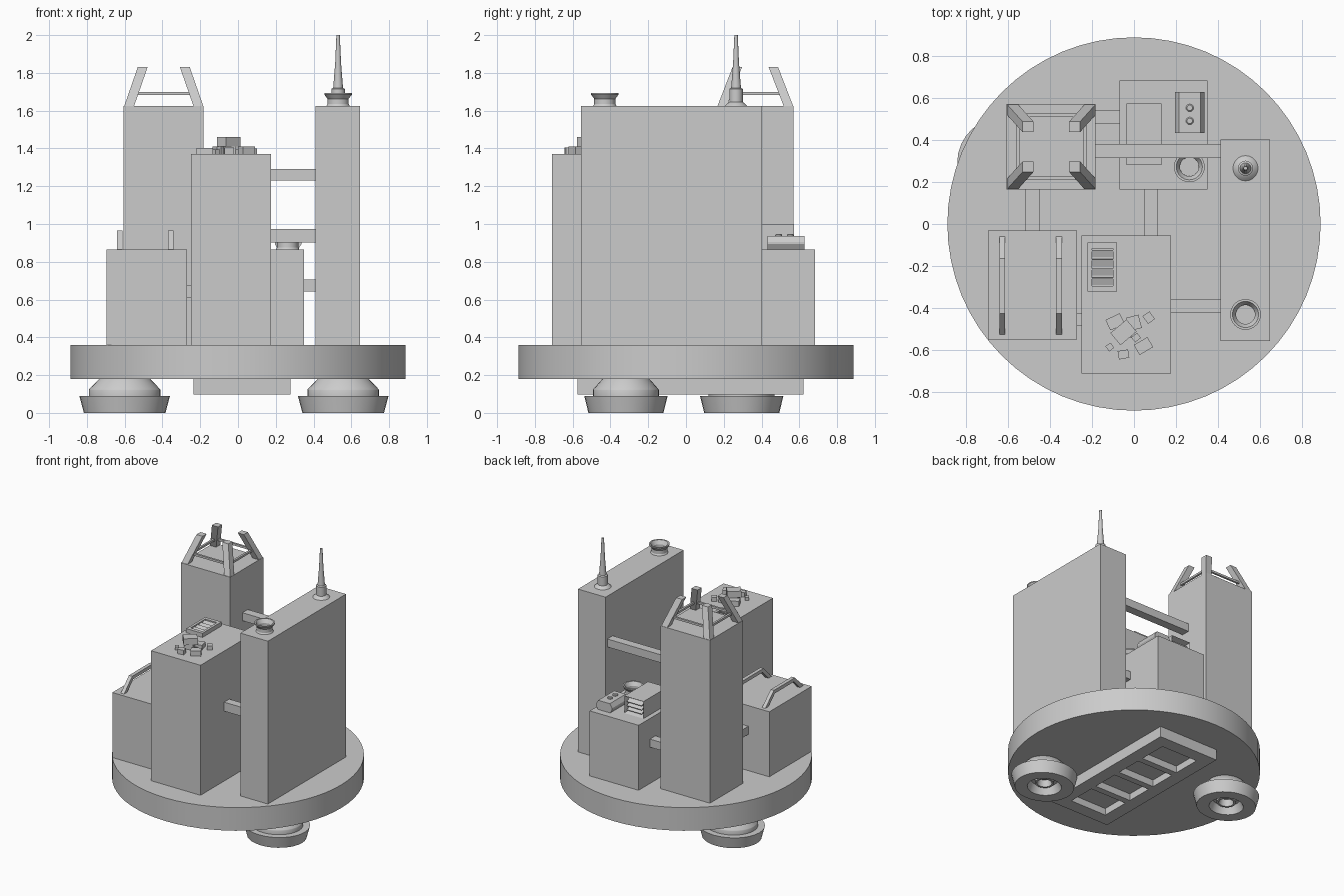
import bpy
import bmesh
from math import cos, sin, pi, radians
from mathutils import Matrix, Vector

cube = bpy.data.objects.get("Cube")
if cube:
    bpy.data.objects.remove(cube, do_unlink=True)

grey = bpy.data.materials.new("plain grey")
grey.use_nodes = True
grey.diffuse_color = (0.6, 0.6, 0.6, 1)
grey.node_tree.nodes["Principled BSDF"].inputs["Base Color"].default_value = (0.6, 0.6, 0.6, 1)


def finish(name, bm, smooth=False):
    bmesh.ops.recalc_face_normals(bm, faces=bm.faces)
    mesh = bpy.data.meshes.new(name)
    bm.to_mesh(mesh)
    bm.free()
    mesh.materials.append(grey)
    obj = bpy.data.objects.new(name, mesh)
    bpy.context.collection.objects.link(obj)
    if smooth:
        bpy.ops.object.select_all(action="DESELECT")
        obj.select_set(True)
        bpy.context.view_layer.objects.active = obj
        bpy.ops.object.shade_smooth_by_angle(angle=radians(30))
    return obj


def add_box(bm, x, y, z, rot=None):
    """Add a box from x, y and z ranges, optionally turned about its centre."""
    mid = Vector([(r[0] + r[1]) / 2 for r in (x, y, z)])
    size = [r[1] - r[0] for r in (x, y, z)]
    turn = rot if rot else Matrix.Identity(4)
    matrix = Matrix.Translation(mid) @ turn @ Matrix.Diagonal((*size, 1))
    return bmesh.ops.create_cube(bm, size=1, matrix=matrix)["verts"]


def box(name, x, y, z, rot=None):
    bm = bmesh.new()
    add_box(bm, x, y, z, rot)
    return finish(name, bm)


def lathe(name, profile, centre, sides=32, squash=1):
    """Revolve (radius, height) points about a vertical axis."""
    bm = bmesh.new()
    rings = []
    for r, z in profile:
        rings.append([bm.verts.new((centre[0] + r * cos(2 * pi * i / sides),
                                    centre[1] + r * squash * sin(2 * pi * i / sides), z))
                      for i in range(sides)])
    for a, b in zip(rings, rings[1:]):
        for i in range(sides):
            j = (i + 1) % sides
            bm.faces.new((a[i], a[j], b[j], b[i]))
    bm.faces.new(rings[0])
    bm.faces.new(rings[-1])
    return finish(name, bm, True)


def extrude(name, outline, axis, start, end):
    """Extrude a closed 2D outline (across, z) along x or y."""
    bm = bmesh.new()
    place = (lambda d, p: (d, p[0], p[1])) if axis == "x" else (lambda d, p: (p[0], d, p[1]))
    face = bm.faces.new([bm.verts.new(place(start, p)) for p in outline])
    new = bmesh.ops.extrude_face_region(bm, geom=[face])["geom"]
    shift = Vector(place(end - start, (0, 0)))
    bmesh.ops.translate(bm, verts=[v for v in new if isinstance(v, bmesh.types.BMVert)], vec=shift)
    return finish(name, bm)


# Round platform
DECK = 0.36
lathe("platform", [(0.887, 0.18), (0.887, DECK)], (0, 0), 64)

# Buildings on the platform
box("crown_tower", (-0.605, -0.182), (0.163, 0.57), (DECK, 1.625))
box("low_block", (-0.695, -0.27), (-0.55, -0.03), (DECK, 0.865))
box("front_tower", (-0.25, 0.175), (-0.71, -0.055), (DECK, 1.37))
box("wall_tower", (0.41, 0.647), (-0.557, 0.402), (DECK, 1.625))
box("back_block", (-0.07, 0.35), (0.163, 0.682), (DECK, 0.865))

# Bridges joining the buildings
box("bridge_crown_wall", (-0.19, 0.42), (0.314, 0.38), (1.23, 1.292))
box("bridge_front_wall", (0.17, 0.42), (-0.42, -0.357), (0.903, 0.973))
box("bridge_back_wall", (0.34, 0.42), (0.314, 0.38), (0.642, 0.705))
box("bridge_crown_back", (-0.19, -0.06), (0.476, 0.543), (0.642, 0.705))
box("bridge_crown_low", (-0.515, -0.45), (-0.04, 0.17), (0.642, 0.705))
box("bridge_front_back", (0.05, 0.115), (-0.06, 0.17), (0.642, 0.705))
box("bridge_low_front", (-0.28, -0.24), (-0.486, -0.424), (0.61, 0.675))

# Crown of four leaning posts tied by a thin square of bars
cx, cy, roof = -0.393, 0.367, 1.625
bm = bmesh.new()
for sx in (-1, 1):
    for sy in (-1, 1):
        px, py = cx + sx * 0.183, cy + sy * 0.175
        post = add_box(bm, (px - 0.026, px + 0.026), (py - 0.025, py + 0.025), (roof, 1.832))
        for v in post:
            if v.co.z > 1.7:
                v.co.x -= sx * 0.072
                v.co.y -= sy * 0.08
finish("crown_posts", bm)
bm = bmesh.new()
for s in (-1, 1):
    x, y = cx + s * 0.16, cy + s * 0.15
    add_box(bm, (x - 0.008, x + 0.008), (cy - 0.15, cy + 0.15), (1.684, 1.7))
    add_box(bm, (cx - 0.16, cx + 0.16), (y - 0.008, y + 0.008), (1.684, 1.7))
finish("crown_bars", bm)

# Handrails on the low block
rail = [(-0.525, 0.865), (-0.425, 0.965), (-0.165, 0.965), (-0.06, 0.865),
        (-0.1, 0.865), (-0.178, 0.938), (-0.412, 0.938), (-0.485, 0.865)]
for side, x in (("right", -0.64), ("left", -0.37)):
    extrude("handrail_" + side, rail, "x", x, x + 0.028)

# Slatted vent on the front tower
bm = bmesh.new()
x0, x1, y0, y1 = -0.22, -0.08, -0.322, -0.088
add_box(bm, (x0, x1), (y0, y1), (1.37, 1.382))
for x in (x0, x1 - 0.02):
    add_box(bm, (x, x + 0.02), (y0, y1), (1.382, 1.402))
for y in (y0, y1 - 0.028):
    add_box(bm, (x0 + 0.02, x1 - 0.02), (y, y + 0.028), (1.382, 1.402))
for i in range(4):
    y = y0 + 0.05 + i * 0.044
    add_box(bm, (x0 + 0.02, x1 - 0.02), (y - 0.018, y + 0.018), (1.387, 1.391),
            Matrix.Rotation(radians(20), 4, "X"))
finish("roof_vent", bm)

# Pile of loose blocks: x, y, width, depth, turn, base height, height
pile = [(-0.09, -0.465, 0.075, 0.055, 25, 0, 0.04), (-0.05, -0.515, 0.1, 0.075, 40, 0.04, 0.05),
        (0, -0.47, 0.06, 0.065, 15, 0, 0.035), (0.07, -0.445, 0.04, 0.045, 35, 0, 0.03),
        (0.045, -0.58, 0.075, 0.055, 30, 0, 0.04), (-0.115, -0.585, 0.03, 0.03, 35, 0, 0.025),
        (-0.05, -0.62, 0.05, 0.04, 10, 0, 0.035), (0.01, -0.54, 0.035, 0.03, 40, 0, 0.025),
        (-0.05, -0.515, 0.07, 0.06, 10, 0, 0.04)]
bm = bmesh.new()
for x, y, w, d, turn, base, h in pile:
    add_box(bm, (x - w / 2, x + w / 2), (y - d / 2, y + d / 2), (1.37 + base, 1.37 + base + h),
            Matrix.Rotation(radians(turn), 4, "Z"))
finish("loose_blocks", bm)

# Flared chimneys
for name, centre, z in (("wall_chimney", (0.53, -0.43), 1.625), ("back_chimney", (0.263, 0.272), 0.865)):
    lathe(name, [(0.062, z), (0.056, z + 0.01), (0.056, z + 0.038), (0.073, z + 0.06), (0.073, z + 0.068),
                 (0.062, z + 0.068), (0.045, z + 0.04), (0.045, z + 0.012)], centre)

# Antenna
lathe("antenna", [(0.06, 1.625), (0.045, 1.64), (0.036, 1.645), (0.036, 1.715), (0.026, 1.72),
                  (0.015, 1.86), (0.015, 1.865), (0.009, 2)], (0.53, 0.265), 20)

# Louvred unit on the back block, its opening facing backwards
bm = bmesh.new()
add_box(bm, (-0.035, 0.13), (0.28, 0.572), (0.865, 0.998))
back = max(bm.faces, key=lambda f: f.calc_center_median().y)
bmesh.ops.inset_individual(bm, faces=[back], thickness=0.018)
bmesh.ops.translate(bm, verts=back.verts, vec=(0, -0.04, 0))
for i in range(3):
    z = 0.9 + i * 0.032
    add_box(bm, (-0.017, 0.112), (0.53, 0.568), (z - 0.003, z + 0.003),
            Matrix.Rotation(radians(-25), 4, "X"))
finish("louvred_unit", bm)

# Tank with chamfered sides and two caps
tank = [(0.212, 0.865), (0.195, 0.893), (0.195, 0.905), (0.215, 0.936),
        (0.315, 0.936), (0.335, 0.905), (0.335, 0.893), (0.318, 0.865)]
extrude("tank", tank, "y", 0.432, 0.628)
for i, y in enumerate((0.49, 0.552)):
    lathe("tank_cap_%d" % (i + 1), [(0.018, 0.93), (0.018, 0.942), (0.013, 0.947)], (0.265, y), 16)

# Underside hatch with four pockets
bm = bmesh.new()
x0, x1, y0, y1 = -0.235, 0.277, -0.575, 0.622
add_box(bm, (x0, x1), (y0, y1), (0.15, 0.18))
for x in (x0, x1 - 0.1):
    add_box(bm, (x, x + 0.1), (y0, y1), (0.097, 0.15))
for y in (y0, y1 - 0.1):
    add_box(bm, (x0 + 0.1, x1 - 0.1), (y, y + 0.1), (0.097, 0.15))
for i in (-1, 0, 1):
    y = (y0 + y1) / 2 + i * 0.255
    add_box(bm, (x0 + 0.1, x1 - 0.1), (y - 0.025, y + 0.025), (0.097, 0.15))
finish("underside_hatch", bm)

# Hollow thrusters
thruster = [(0.13, 0.185), (0.135, 0.18), (0.188, 0.125), (0.19, 0.12), (0.19, 0.09), (0.24, 0.09),
            (0.216, 0), (0.125, 0), (0.1, 0.06), (0.07, 0.06), (0.07, 0.03), (0.055, 0.03), (0.045, 0.08)]
lathe("thruster_right", thruster, (-0.6, 0.295), squash=0.92)
lathe("thruster_left", thruster, (0.557, -0.318), squash=0.92)
